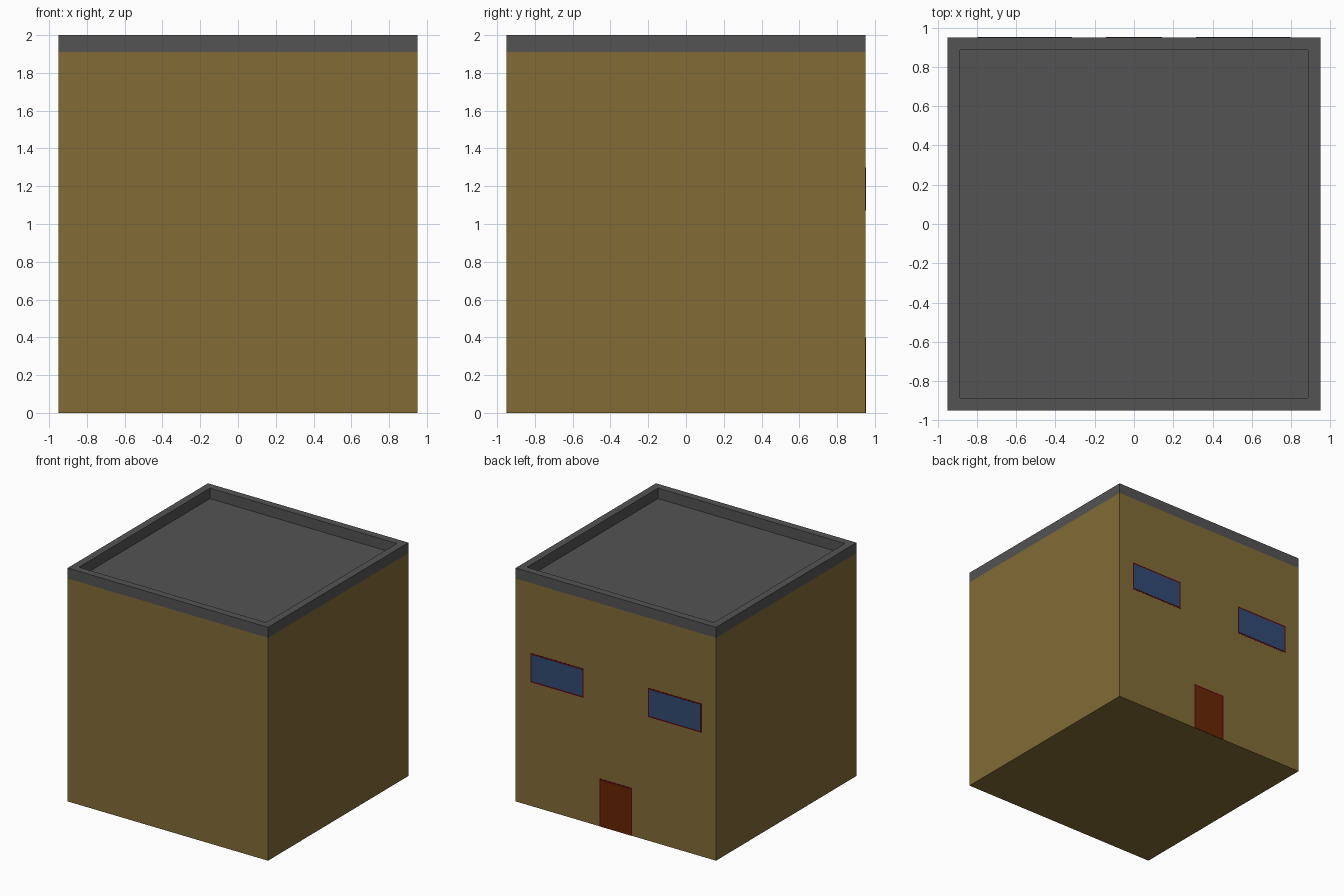
import bpy, bmesh
from mathutils import Matrix

if "Cube" in bpy.data.objects:
    bpy.data.objects.remove(bpy.data.objects["Cube"])

HALF, WALL_TOP, TOP, RIM = 0.95, 1.91, 2.0, 0.09


def material(name, rgb):
    # displayed colours converted to linear
    m = bpy.data.materials.new(name)
    m.diffuse_color = [(c / 255) ** 2.2 for c in rgb] + [1]
    m.use_nodes = True
    m.node_tree.nodes["Principled BSDF"].inputs["Base Color"].default_value = m.diffuse_color
    return m


WALL = material("ochre", (129, 108, 57))
ROOF = material("dark_grey", (84, 84, 84))
FRAME = material("dark_red", (92, 16, 26))
GLASS = material("blue", (53, 76, 115))
DOOR = material("red_brown", (104, 42, 13))


def box_mesh(x0, x1, y0, y1, z0, z1):
    bm = bmesh.new()
    mid = Matrix.Translation(((x0 + x1) / 2, (y0 + y1) / 2, (z0 + z1) / 2))
    bmesh.ops.create_cube(bm, size=1, matrix=mid @ Matrix.Diagonal((x1 - x0, y1 - y0, z1 - z0, 1)))
    bm.normal_update()
    return bm


def finish(bm, name, mat):
    me = bpy.data.meshes.new(name)
    bm.to_mesh(me)
    bm.free()
    me.materials.append(mat)
    ob = bpy.data.objects.new(name, me)
    bpy.context.collection.objects.link(ob)
    return ob


def facing(bm, z):
    return [f for f in bm.faces if f.normal.z * z > 0.5]


# Walls and base, open under the roof
bm = box_mesh(-HALF, HALF, -HALF, HALF, 0, WALL_TOP)
bmesh.ops.delete(bm, geom=facing(bm, 1), context='FACES')
finish(bm, "walls", WALL)

# Flat roof sunk inside a raised rim
bm = box_mesh(-HALF, HALF, -HALF, HALF, WALL_TOP, TOP)
bmesh.ops.delete(bm, geom=facing(bm, -1), context='FACES')
top = facing(bm, 1)
bmesh.ops.inset_region(bm, faces=top, thickness=RIM)
floor = bmesh.ops.extrude_face_region(bm, geom=top)["geom"]
bmesh.ops.delete(bm, geom=top, context='FACES')
bmesh.ops.translate(bm, vec=(0, 0, WALL_TOP - TOP),
                    verts=[v for v in floor if isinstance(v, bmesh.types.BMVert)])
bmesh.ops.recalc_face_normals(bm, faces=bm.faces)
finish(bm, "roof", ROOF)


# Framed panels lying almost flush on the back wall
def panel(name, x0, x1, z0, z1, mat, sill=0.012, w=0.012):
    y = HALF - 0.01
    finish(box_mesh(x0, x1, y, HALF + 0.001, z0, z1), name + "_frame", FRAME)
    finish(box_mesh(x0 + w, x1 - w, y, HALF + 0.002, z0 + sill, z1 - w), name, mat)


panel("door", -0.155, 0.155, 0, 0.41, DOOR, sill=0)
panel("window_left", 0.305, 0.81, 1.06, 1.31, GLASS)
panel("window_right", -0.81, -0.305, 1.06, 1.31, GLASS)
